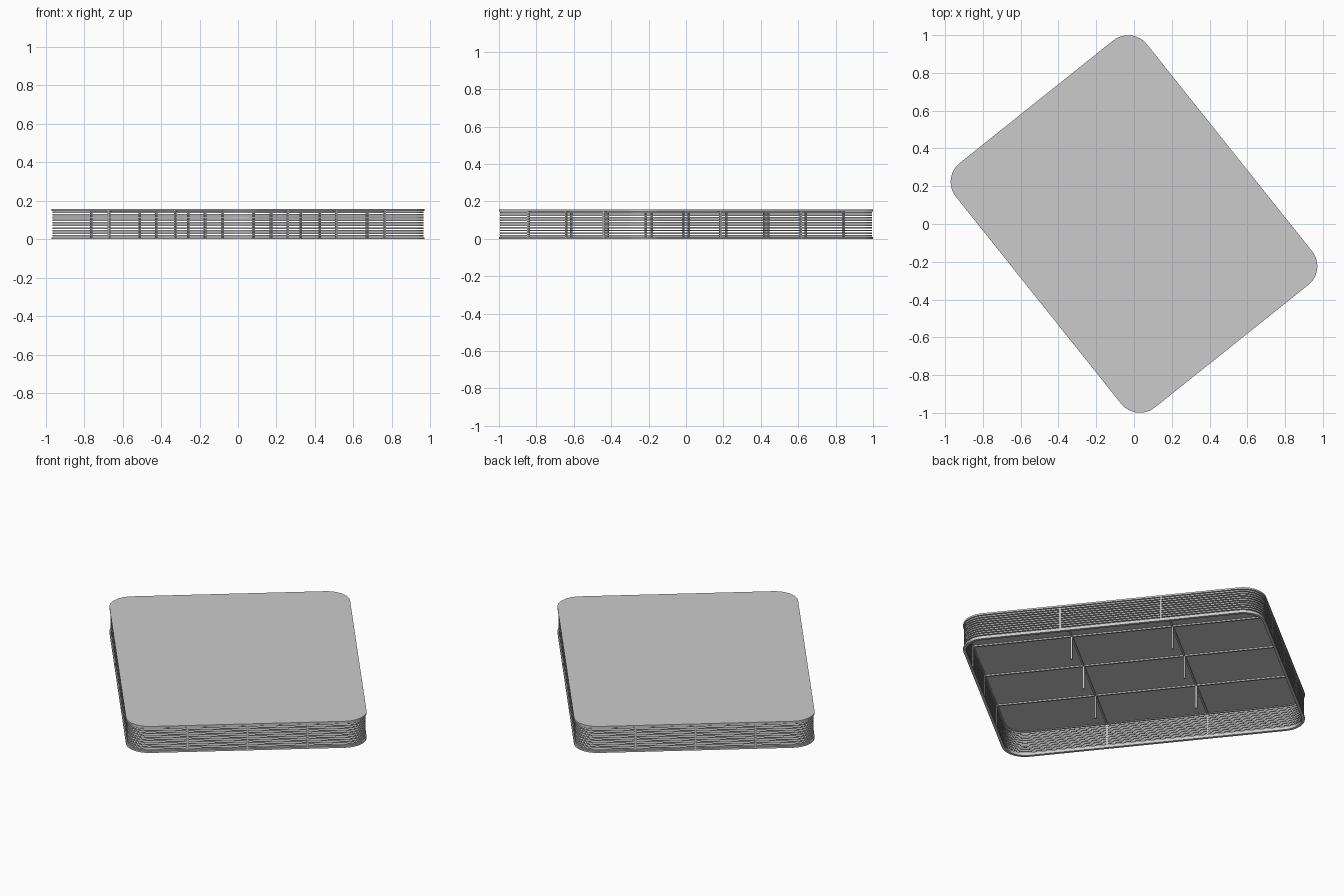
import bpy, bmesh, math
from mathutils import Matrix

if "Cube" in bpy.data.objects:
    bpy.data.objects.remove(bpy.data.objects["Cube"])

ANGLE = math.radians(38.6)
HX, HY, R, H = 0.647, 0.828, 0.127, 0.157   # half sizes, corner radius, height
SEG = 12
ROT = Matrix.Rotation(ANGLE, 4, 'Z')

def outline(inset):
    r = R - inset
    pts = []
    for i, (sx, sy) in enumerate([(1, 1), (-1, 1), (-1, -1), (1, -1)]):
        for k in range(SEG + 1):
            a = math.pi / 2 * (i + k / SEG)
            pts.append((sx * (HX - R) + r * math.cos(a), sy * (HY - R) + r * math.sin(a)))
    return pts

def finish(bm, name, smooth=True):
    bm.transform(ROT)
    bmesh.ops.recalc_face_normals(bm, faces=bm.faces)
    me = bpy.data.meshes.new(name)
    bm.to_mesh(me)
    bm.free()
    ob = bpy.data.objects.new(name, me)
    bpy.context.collection.objects.link(ob)
    if smooth:
        bpy.ops.object.select_all(action='DESELECT')
        ob.select_set(True)
        bpy.context.view_layer.objects.active = ob
        bpy.ops.object.shade_smooth_by_angle(angle=math.radians(30))
    return ob

def add_ring(bm, inset, width, z0, z1):
    # closed rectangular section swept round the outline
    out, inn = outline(inset), outline(inset + width)
    rows = [[bm.verts.new((x, y, z)) for x, y in p]
            for p, z in ((out, z0), (out, z1), (inn, z1), (inn, z0))]
    n = len(out)
    for j in range(4):
        a, b = rows[j], rows[(j + 1) % 4]
        for i in range(n):
            k = (i + 1) % n
            bm.faces.new((a[i], a[k], b[k], b[i]))

def add_box(bm, x, y, z, sx, sy, sz):
    m = Matrix.Translation((x, y, z)) @ Matrix.Diagonal((sx, sy, sz, 1))
    bmesh.ops.create_cube(bm, size=1, matrix=m)

# top and bottom frame rings
for name, z in (("bottom_frame", 0.0), ("top_frame", H - 0.01)):
    bm = bmesh.new()
    add_ring(bm, 0, 0.016, z, z + 0.01)
    finish(bm, name)

# roof panel
bm = bmesh.new()
lo = [bm.verts.new((x, y, H - 0.006)) for x, y in outline(0.004)]
hi = [bm.verts.new((x, y, H)) for x, y in outline(0.004)]
bm.faces.new(lo)
bm.faces.new(hi)
for i in range(len(lo)):
    k = (i + 1) % len(lo)
    bm.faces.new((lo[i], lo[k], hi[k], hi[i]))
finish(bm, "roof_panel")

# stacked horizontal slats forming the open wall
bm = bmesh.new()
COUNT = 10
pitch = (H - 0.02) / COUNT
for i in range(COUNT):
    zc = 0.01 + (i + 0.5) * pitch
    add_ring(bm, 0.005, 0.006, zc - 0.004, zc + 0.004)
finish(bm, "wall_slats")

# posts on a four by three bay grid, roof beams between them
xs = [k * HX / 2 for k in (-1, 0, 1)]
ys = [k * HY / 3 for k in (-1, 1)]
T = 0.01
EX, EY = HX - 0.009, HY - 0.009
bm = bmesh.new()
for x in xs:
    for y in ys + [-EY, EY]:
        add_box(bm, x, y, H / 2, T, T, H - 0.012)
for y in ys:
    for x in (-EX, EX):
        add_box(bm, x, y, H / 2, T, T, H - 0.012)
finish(bm, "posts", False)

bm = bmesh.new()
for x in xs:
    add_box(bm, x, 0, H - 0.007, T, 2 * EY, 0.0135)
for y in ys:
    add_box(bm, 0, y, H - 0.007, 2 * EX, T, 0.0135)
finish(bm, "roof_beams", False)
